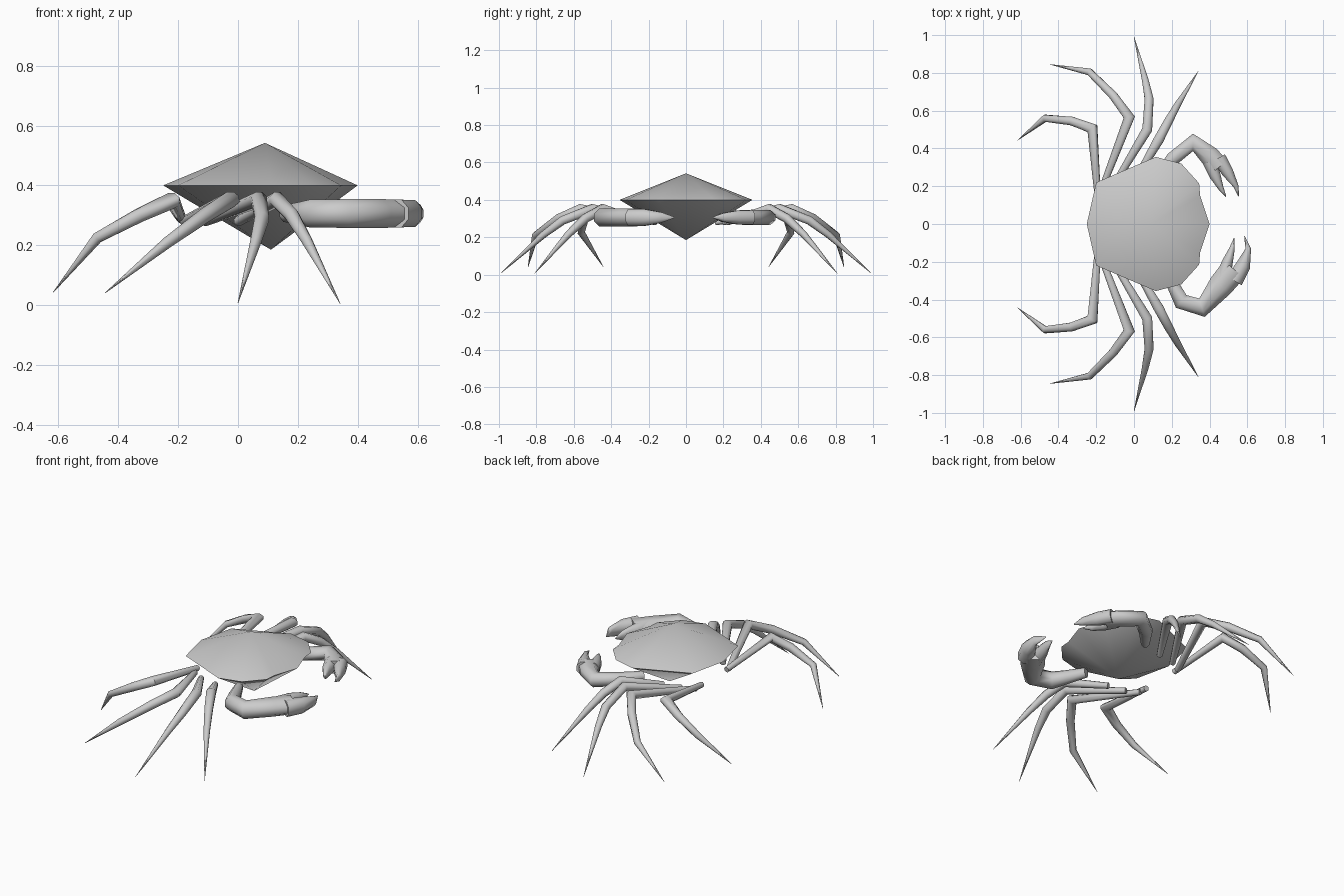
import bpy, bmesh, math
from mathutils import Vector

cube = bpy.data.objects.get("Cube")
if cube:
    bpy.data.objects.remove(cube, do_unlink=True)

shell_grey = bpy.data.materials.new("shell_grey")
shell_grey.use_nodes = True
colour = (0.6, 0.6, 0.6, 1)
shell_grey.diffuse_color = colour
shell_grey.node_tree.nodes["Principled BSDF"].inputs["Base Color"].default_value = colour


def finish(name, bm, angle):
    bmesh.ops.recalc_face_normals(bm, faces=bm.faces[:])
    mesh = bpy.data.meshes.new(name)
    bm.to_mesh(mesh)
    bm.free()
    mesh.materials.append(shell_grey)
    obj = bpy.data.objects.new(name, mesh)
    bpy.context.collection.objects.link(obj)
    bpy.ops.object.select_all(action='DESELECT')
    obj.select_set(True)
    bpy.context.view_layer.objects.active = obj
    bpy.ops.object.shade_smooth_by_angle(angle=math.radians(angle))


def limb(name, stations, flip=1, miter=False, sides=8):
    """Loft elliptical rings along stations of (x, y, z, half width, half height)."""
    bm = bmesh.new()
    pts = [Vector((s[0], s[1] * flip, s[2])) for s in stations]
    rings = []
    for i, (p, s) in enumerate(zip(pts, stations)):
        a = (p - pts[max(i - 1, 0)]).normalized()
        b = (pts[min(i + 1, len(pts) - 1)] - p).normalized()
        tangent = (a + b).normalized()
        side = tangent.cross(Vector((0, 0, 1))).normalized()
        up = side.cross(tangent)
        wide = s[3]
        if miter and a.length and b.length:
            wide /= max(tangent.dot(b), 0.7)
        ring = []
        for k in range(sides):
            t = math.tau * (k + 0.5) / sides
            ring.append(bm.verts.new(p + side * wide * math.cos(t) + up * s[4] * math.sin(t)))
        rings.append(ring)
    for r, q in zip(rings, rings[1:]):
        for k in range(sides):
            n = (k + 1) % sides
            bm.faces.new((r[k], r[n], q[n], q[k]))
    bm.faces.new(rings[0])
    bm.faces.new(rings[-1])
    finish(name, bm, 60)


# Carapace: a faceted rim drawn to a peak above and a keel point below
half_rim = [(0.40, 0), (0.35, 0.15), (0.345, 0.215), (0.25, 0.32),
            (0.115, 0.355), (-0.2, 0.22), (-0.25, 0)]
rim = half_rim + [(x, -y) for x, y in half_rim[-2:0:-1]]
bm = bmesh.new()
edge = [bm.verts.new((x, y, 0.4)) for x, y in rim]
for apex in ((0.09, 0, 0.542), (0.11, 0, 0.185)):
    tip = bm.verts.new(apex)
    for a, b in zip(edge, edge[1:] + edge[:1]):
        bm.faces.new((a, b, tip))
finish("carapace", bm, 35)

# Walking legs: root, knee, shin, ankle and tip, mirrored across the body
legs = {
    "rear_leg": [(-0.19, -0.12, 0.29), (-0.22, -0.505, 0.35), (-0.33, -0.545, 0.3),
                 (-0.47, -0.56, 0.225), (-0.618, -0.442, 0.042)],
    "hind_middle_leg": [(-0.18, -0.16, 0.28), (-0.025, -0.565, 0.353), (-0.11, -0.68, 0.3),
                        (-0.235, -0.805, 0.21), (-0.445, -0.845, 0.04)],
    "fore_middle_leg": [(-0.11, -0.2, 0.28), (0.07, -0.5, 0.353), (0.08, -0.66, 0.29),
                        (0.06, -0.76, 0.215), (0, -0.99, 0.008)],
    "front_leg": [(0, -0.22, 0.28), (0.13, -0.445, 0.353), (0.18, -0.54, 0.3),
                  (0.23, -0.63, 0.215), (0.341, -0.81, 0.006)],
}
radii = (0.017, 0.027, 0.025, 0.019, 0.001)
for name, path in legs.items():
    for flip, label in ((1, "near_"), (-1, "far_")):
        limb(label + name, [(*p, r, r) for p, r in zip(path, radii)], flip, True)

# Claws: arm with palm, then an outer and an inner pincer
Z = 0.306
claws = {
    "large_claw_arm": [(0.16, -0.22, 0.025, 0.03), (0.21, -0.33, 0.036, 0.04),
                       (0.25, -0.41, 0.047, 0.05), (0.36, -0.443, 0.055, 0.052),
                       (0.46, -0.325, 0.072, 0.052), (0.53, -0.24, 0.076, 0.05)],
    "large_claw_outer_pincer": [(0.53, -0.3, 0.05, 0.05), (0.578, -0.22, 0.042, 0.048),
                                (0.605, -0.13, 0.016, 0.03), (0.585, -0.065, 0.002, 0.004)],
    "large_claw_inner_pincer": [(0.47, -0.29, 0.045, 0.05), (0.495, -0.2, 0.031, 0.045),
                                (0.519, -0.13, 0.016, 0.03), (0.53, -0.075, 0.002, 0.004)],
    "small_claw_arm": [(0.12, 0.24, 0.025, 0.03), (0.205, 0.345, 0.04, 0.038),
                       (0.312, 0.432, 0.05, 0.043), (0.4, 0.36, 0.058, 0.043),
                       (0.45, 0.3, 0.06, 0.042)],
    "small_claw_outer_pincer": [(0.45, 0.35, 0.04, 0.042), (0.495, 0.275, 0.034, 0.04),
                                (0.54, 0.2, 0.015, 0.025), (0.555, 0.145, 0.002, 0.004)],
    "small_claw_inner_pincer": [(0.4, 0.33, 0.04, 0.042), (0.43, 0.255, 0.032, 0.038),
                                (0.46, 0.19, 0.016, 0.025), (0.487, 0.145, 0.002, 0.004)],
}
for name, path in claws.items():
    limb(name, [(x, y, Z, w, h) for x, y, w, h in path])
